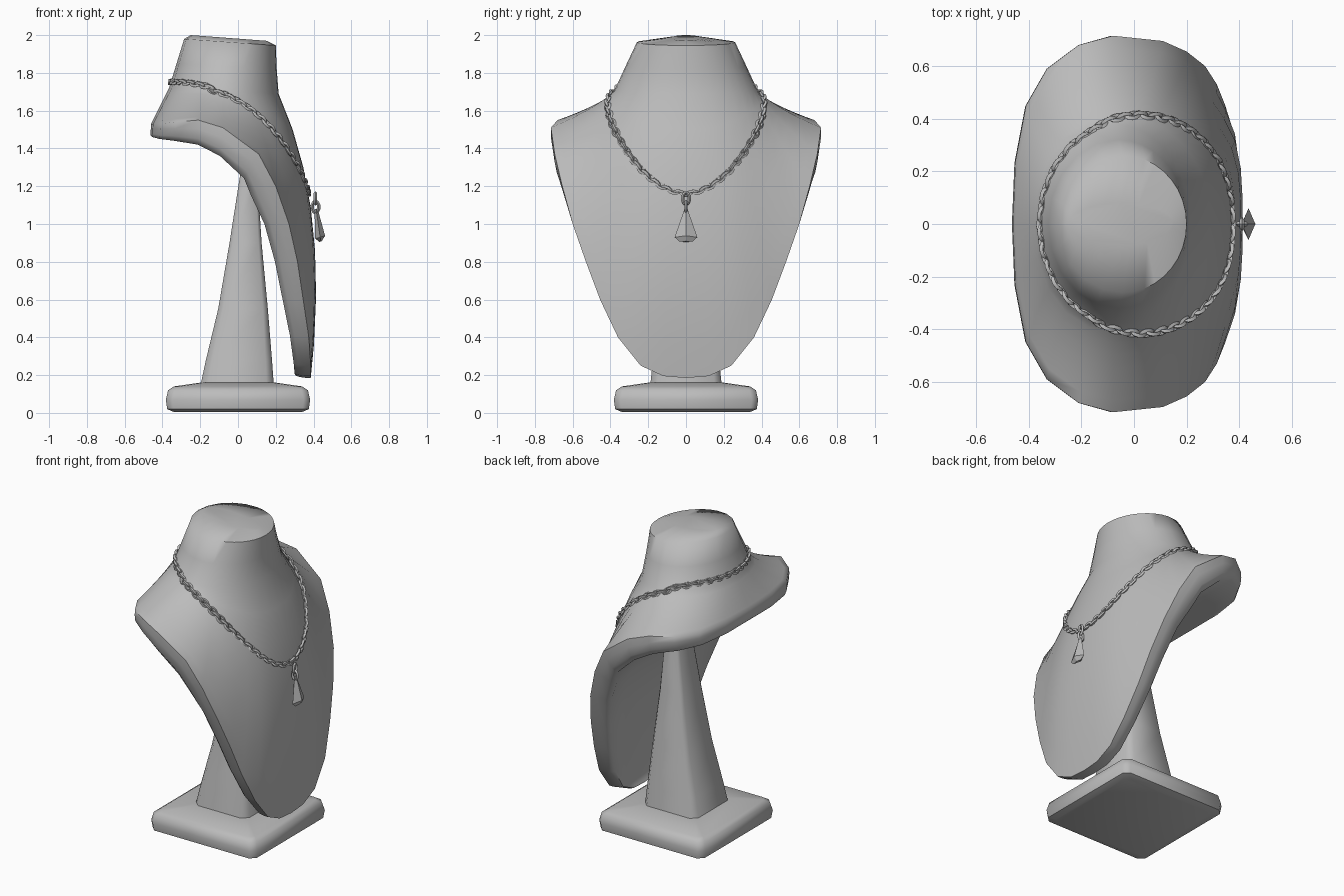
import bpy, bmesh, math
from mathutils import Vector, Matrix
from mathutils.bvhtree import BVHTree

cube = bpy.data.objects.get("Cube")
if cube:
    bpy.data.objects.remove(cube)

grey = bpy.data.materials.new("plain grey")
grey.use_nodes = True
grey.diffuse_color = (0.5, 0.5, 0.5, 1)
grey.node_tree.nodes["Principled BSDF"].inputs["Base Color"].default_value = grey.diffuse_color


def finish(name, bm, angle=40):
    """Turn a bmesh into a named, shaded object."""
    bmesh.ops.remove_doubles(bm, verts=bm.verts, dist=0.0005)
    bmesh.ops.recalc_face_normals(bm, faces=bm.faces)
    mesh = bpy.data.meshes.new(name)
    bm.to_mesh(mesh)
    bm.free()
    mesh.materials.append(grey)
    obj = bpy.data.objects.new(name, mesh)
    bpy.context.collection.objects.link(obj)
    if angle:
        bpy.ops.object.select_all(action="DESELECT")
        obj.select_set(True)
        bpy.context.view_layer.objects.active = obj
        bpy.ops.object.shade_smooth_by_angle(angle=math.radians(angle))
    return obj


def bridge(bm, a, b):
    n = len(a)
    for i in range(n):
        bm.faces.new((a[i], a[(i + 1) % n], b[(i + 1) % n], b[i]))


def loft(bm, rings, cap_start=True, cap_end=True):
    loops = [[bm.verts.new(p) for p in ring] for ring in rings]
    for a, b in zip(loops, loops[1:]):
        bridge(bm, a, b)
    if cap_start:
        bm.faces.new(loops[0])
    if cap_end:
        bm.faces.new(loops[-1])
    return loops


def mirrored(half):
    """Complete a half outline (centre back to centre front) across y."""
    return half + [Vector((p.x, -p.y, p.z)) for p in half[-2:0:-1]]


# Bust: half outline of the rim (x, y, z, thickness) from centre back to bottom
rim_data = [
    (-.46, 0, 1.53, .06), (-.45, .24, 1.53, .07), (-.41, .45, 1.53, .08),
    (-.33, .59, 1.54, .10), (-.21, .68, 1.55, .13), (-.08, .715, 1.51, .15),
    (.11, .695, 1.37, .15), (.20, .655, 1.2, .14), (.27, .60, 1.0, .13),
    (.315, .53, .8, .12), (.345, .455, .6, .11), (.375, .36, .4, .10),
    (.385, .24, .25, .09), (.385, .12, .195, .085), (.385, 0, .185, .08)]
rim = [Vector(p[:3]) for p in rim_data]
count = len(rim)
angles = [math.radians(18 * i if i < 6 else 90 + (i - 5) * 10) for i in range(count)]


def neck_ring(back, front, width, z_back, z_front):
    mid, rad = (back + front) / 2, (front - back) / 2
    return [Vector((mid - rad * math.cos(a), width * math.sin(a),
                    z_back + (z_front - z_back) * (1 - math.cos(a)) / 2)) for a in angles]


collar = neck_ring(-.365, .215, .38, 1.72, 1.69)
halves = [neck_ring(-.25, .15, .08, 2.0, 1.97),
          neck_ring(-.285, .20, .26, 1.98, 1.945),
          neck_ring(-.325, .205, .32, 1.85, 1.82), collar]

# Chest and shoulders sweep from the collar out to the rim
for t in (.15, .3, .45, .6, .75, .9, 1):
    ring = []
    for c, r in zip(collar, rim):
        drop = max(0, (1.53 - r.z) / 1.35)
        ctrl = (c + r) / 2 + Vector((.19 * drop ** 1.05, -.07 * r.y / .7 * (1 - drop),
                                     .15 * drop))
        ring.append(c * (1 - t) ** 2 + ctrl * 2 * t * (1 - t) + r * t * t)
    halves.append(ring)

# Rolled edge turning to the inner side
outward = []
for p, d in zip(rim, rim_data):
    lean = min(1, max(0, (1.56 - p.z) / .5))
    outward.append(Vector((-lean, 0, -(1 - lean))).normalized() * d[3])
for frac, inset in ((.35, 1.0), (.75, .985), (1, .94)):
    ring = []
    for p, o in zip(rim, outward):
        q = p + o * frac
        q.y *= inset
        q.z += .015 * frac ** 3 * max(0, 1 - p.z)
        ring.append(q)
    halves.append(ring)

bm = bmesh.new()
loops = loft(bm, [mirrored(h) for h in halves], True, False)

# Slightly hollow inner side, spanned from edge to edge
inner, rows = loops[-1], []
for i in range(1, count - 1):
    left, right = inner[i], inner[-i]
    hollow = .045 * min(1, rim[i].y / .5) * min(1, max(0, (1.5 - rim[i].z) / .4))
    row = [left]
    for f in (.2, .4, .6, .8):
        q = left.co.lerp(right.co, f)
        q.x += hollow * 4 * f * (1 - f)
        row.append(bm.verts.new(q))
    rows.append(row + [right])
for a, b in zip(rows, rows[1:]):
    for j in range(len(a) - 1):
        bm.faces.new((a[j], a[j + 1], b[j + 1], b[j]))
bm.faces.new([inner[0]] + rows[0])
bm.faces.new([inner[count - 1]] + rows[-1])
bust_tree = BVHTree.FromBMesh(bm)
finish("display_bust", bm, 60)


def box_ring(x0, x1, w, z, corner=.2):
    """Rectangle with small clipped corners."""
    mid, r = (x0 + x1) / 2, (x1 - x0) / 2
    k = 1 - corner
    return [(mid + r * a, w * b, z) for a, b in
            ((1, -k), (1, k), (k, 1), (-k, 1), (-1, k), (-1, -k), (-k, -1), (k, -1))]


# Square foot
bm = bmesh.new()
loft(bm, [box_ring(-s, s, s, z, .09) for s, z in
          ((.34, .005), (.375, .02), (.382, .07), (.37, .12), (.34, .14), (.2, .16))])
finish("base", bm, 50)

# Tapered post
bm = bmesh.new()
loft(bm, [box_ring(*p) for p in (
    (-.2, .19, .19, .14), (-.17, .18, .175, .28), (-.105, .158, .145, .55),
    (-.045, .125, .11, .9), (.005, .105, .08, 1.22), (.03, .11, .07, 1.38))])
finish("post", bm, 60)


# Necklace path: a circle from above that dips towards the front, resting on the bust
def chain_point(a):
    x, y = .41 * math.cos(a), .42 * math.sin(a)
    p = Vector((x, y, 1.77 - .60 * (max(0, x + .4) / .81) ** 2.4))
    hit, normal, _, _ = bust_tree.find_nearest(p)
    outside = (p - hit).dot(normal if normal.dot(Vector((hit.x, hit.y, .3))) > 0 else -normal)
    if outside < .012:
        p += (hit - p) + (normal if normal.dot(Vector((hit.x, hit.y, .3))) > 0 else -normal) * .012
    return p


samples = [chain_point(math.tau * i / 720) for i in range(721)]
lengths = [0]
for p, q in zip(samples, samples[1:]):
    lengths.append(lengths[-1] + (q - p).length)


def add_link(bm, matrix, long, wide, thick, sides=10):
    rings = []
    for i in range(sides):
        a = math.tau * i / sides
        ring = []
        for j in range(4):
            b = math.tau * j / 4
            r = thick * math.cos(b)
            ring.append(matrix @ Vector(((long + r) * math.cos(a), (wide + r) * math.sin(a),
                                         thick * math.sin(b))))
        rings.append([bm.verts.new(p) for p in ring])
    for i in range(sides):
        bridge(bm, rings[i], rings[(i + 1) % sides])


# Chain links, rolled alternately
bm = bmesh.new()
links, k = 84, 0
for n in range(links):
    while lengths[k + 1] < lengths[-1] * n / links:
        k += 1
    tangent = (samples[(k + 4) % 720] - samples[(k - 4) % 720]).normalized()
    side = tangent.cross(Vector((0, 0, 1))).normalized()
    frame = Matrix((tangent, side, tangent.cross(side))).transposed().to_4x4()
    roll = Matrix.Rotation(math.radians(45 + 90 * (n % 2)), 4, "X")
    add_link(bm, Matrix.Translation(samples[k]) @ frame @ roll, .025, .014, .0095)
finish("chain", bm, 30)

# Bail holding the pendant
bm = bmesh.new()
for z, roll in ((1.135, 0), (1.09, 90)):
    place = Matrix.Translation((.41, 0, z)) @ Matrix.Rotation(math.radians(90), 4, "Y")
    add_link(bm, place @ Matrix.Rotation(math.radians(roll), 4, "X"), .03, .018, .009)
finish("bail", bm, 30)

# Four-sided drop pendant
bm = bmesh.new()
loft(bm, [[(x + d, 0, z + d * .3), (x, w, z), (x - d, 0, z - d * .3), (x, -w, z)]
          for x, z, w, d in ((.413, 1.08, .008, .008), (.435, .93, .06, .026),
                             (.437, .907, .035, .006))])
finish("pendant", bm, 0)
